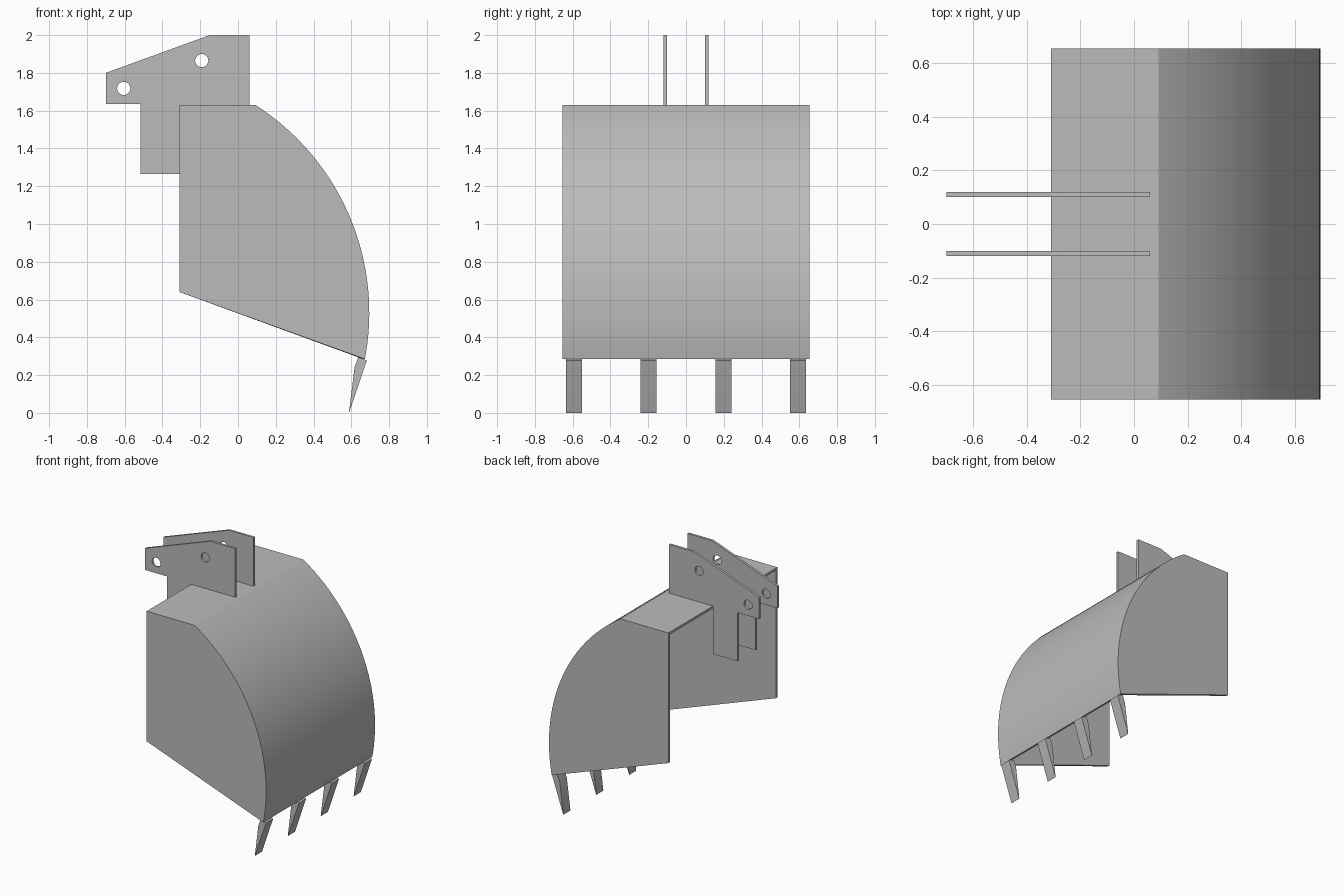
import bpy, bmesh, math

cube = bpy.data.objects.get("Cube")
if cube:
    bpy.data.objects.remove(cube, do_unlink=True)

steel = bpy.data.materials.new("steel_grey")
steel.use_nodes = True
colour = (0.5, 0.5, 0.5, 1)
steel.diffuse_color = colour
steel.node_tree.nodes["Principled BSDF"].inputs["Base Color"].default_value = colour

HALF_WIDTH = 0.655
THICK = 0.018


def finish(obj):
    """Turn modifiers into mesh, colour it and keep only curved areas smooth."""
    bpy.ops.object.select_all(action='DESELECT')
    obj.select_set(True)
    bpy.context.view_layer.objects.active = obj
    bpy.ops.object.convert(target='MESH')
    obj.data.materials.clear()
    obj.data.materials.append(steel)
    bm = bmesh.new()
    bm.from_mesh(obj.data)
    bmesh.ops.remove_doubles(bm, verts=bm.verts, dist=0.0001)
    bmesh.ops.recalc_face_normals(bm, faces=bm.faces)
    bm.to_mesh(obj.data)
    bm.free()
    bpy.ops.object.shade_smooth_by_angle(angle=math.radians(25))


def circle(x, z, r, n=24):
    return [(x + r * math.cos(math.tau * i / n), z + r * math.sin(math.tau * i / n))
            for i in range(n)]


def plate(name, loops, y, thickness):
    """Flat plate in the x-z plane; loops after the first become holes."""
    curve = bpy.data.curves.new(name, 'CURVE')
    curve.dimensions = '2D'
    curve.fill_mode = 'BOTH'
    curve.extrude = thickness / 2
    for loop in loops:
        spline = curve.splines.new('POLY')
        spline.points.add(len(loop) - 1)
        for point, (x, z) in zip(spline.points, loop):
            point.co = (x, z, 0, 1)
        spline.use_cyclic_u = True
    obj = bpy.data.objects.new(name, curve)
    bpy.context.collection.objects.link(obj)
    obj.rotation_euler.x = math.pi / 2
    obj.location.y = y
    finish(obj)


# Bucket: two cheeks joined by a flat top and a curved back, open at mouth and base
CX, CZ, R, TOP, LIP = -0.61, 0.53, 1.305, 1.63, 0.285
STEPS = 40
start, end = (math.asin((z - CZ) / R) for z in (TOP, LIP))
outline = [(-0.31, 0.64), (-0.31, TOP)]
for i in range(STEPS + 1):
    a = start + (end - start) * i / STEPS
    outline.append((CX + R * math.cos(a), CZ + R * math.sin(a)))

bm = bmesh.new()
sides = [[bm.verts.new((x, y, z)) for x, z in outline]
         for y in (-HALF_WIDTH, HALF_WIDTH)]
right, left = sides
bm.faces.new(right)
bm.faces.new(list(reversed(left)))
for i in range(1, len(outline) - 1):
    bm.faces.new((right[i + 1], right[i], left[i], left[i + 1]))
# Make both cheeks and the back face outward
for face in bm.faces:
    face.normal_update()
    centre = face.calc_center_median()
    centre.x += 0.1
    centre.z -= 1.0
    if face.normal.dot(centre) < 0:
        face.normal_flip()
mesh = bpy.data.meshes.new("bucket_shell")
bm.to_mesh(mesh)
bm.free()
shell = bpy.data.objects.new("bucket_shell", mesh)
bpy.context.collection.objects.link(shell)
solid = shell.modifiers.new("plate_thickness", 'SOLIDIFY')
solid.thickness = THICK
solid.offset = -1
solid.use_even_offset = True
solid.use_quality_normals = True
finish(shell)

# Hanger brackets with two pin holes each
bracket = [(-0.70, 1.80), (-0.15, 2.0), (0.06, 2.0), (0.06, TOP), (-0.31, TOP),
           (-0.31, 1.265), (-0.515, 1.265), (-0.515, 1.635), (-0.70, 1.635)]
pin_holes = [circle(-0.605, 1.718, 0.035), circle(-0.192, 1.865, 0.035)]
for side, y in (("right", -0.11), ("left", 0.11)):
    plate("hanger_bracket_" + side, [bracket] + pin_holes, y, THICK)

# Digging teeth along the lip
tooth = [(0.637, 0.296), (0.682, 0.277), (0.592, 0.012), (0.587, 0.0), (0.617, 0.24)]
for i in range(4):
    plate(f"tooth_{i + 1}", [tooth], -0.594 + 0.396 * i, 0.085)
